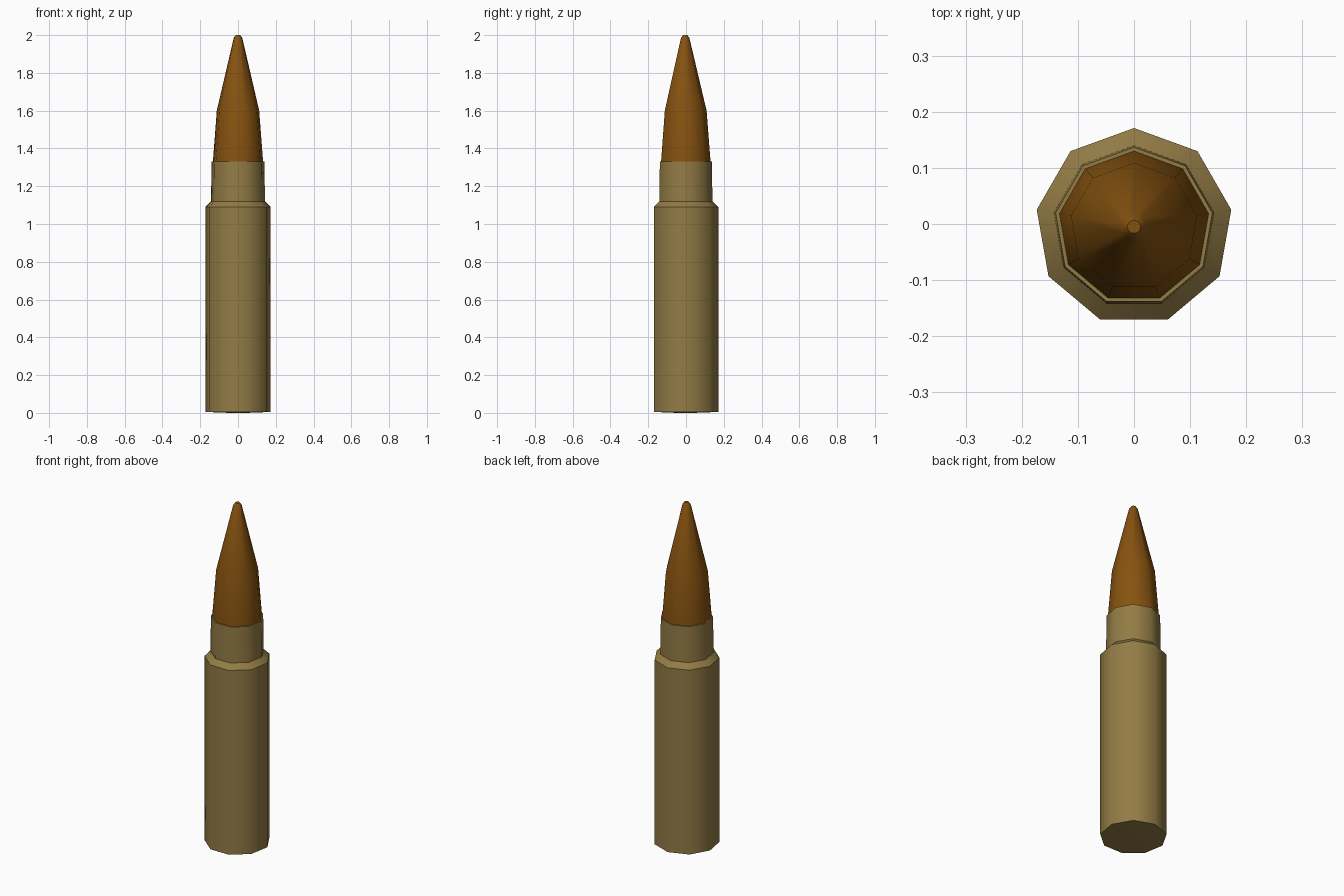
import bpy, bmesh, math

if "Cube" in bpy.data.objects:
    bpy.data.objects.remove(bpy.data.objects["Cube"])

SIDES = 9
CENTRE_Y = -0.005  # a nonagon's bounding box is off its axis


def material(name, rgb):
    m = bpy.data.materials.new(name)
    m.diffuse_color = (*rgb, 1)
    m.use_nodes = True
    m.node_tree.nodes["Principled BSDF"].inputs["Base Color"].default_value = m.diffuse_color
    return m


def lathe(name, profile, mat):
    """Revolve (radius, z) points into a nine-sided closed solid."""
    bm = bmesh.new()
    rings = []
    for r, z in profile:
        ring = []
        for i in range(SIDES):
            a = math.pi / 2 + 2 * math.pi * i / SIDES
            ring.append(bm.verts.new((r * math.cos(a), CENTRE_Y + r * math.sin(a), z)))
        rings.append(ring)
    for low, high in zip(rings, rings[1:]):
        for i in range(SIDES):
            j = (i + 1) % SIDES
            bm.faces.new((low[i], low[j], high[j], high[i]))
    bm.faces.new(rings[0][::-1])
    bm.faces.new(rings[-1])
    me = bpy.data.meshes.new(name)
    bm.to_mesh(me)
    bm.free()
    me.materials.append(mat)
    ob = bpy.data.objects.new(name, me)
    bpy.context.collection.objects.link(ob)
    bpy.ops.object.select_all(action='DESELECT')
    ob.select_set(True)
    bpy.context.view_layer.objects.active = ob
    bpy.ops.object.shade_smooth_by_angle(angle=math.radians(42))


brass = material("brass", (0.29, 0.20, 0.06))
copper = material("copper", (0.24, 0.085, 0.005))

# Case: slightly domed base, straight body, short shoulder, neck
lathe("case", [(0.045, 0.0), (0.176, 0.005), (0.176, 1.09),
               (0.145, 1.12), (0.142, 1.33)], brass)

# Bullet seated in the neck, tapering to a small rounded tip
lathe("bullet", [(0.135, 1.30), (0.135, 1.33), (0.114, 1.60),
                 (0.023, 1.985), (0.012, 2.0)], copper)
